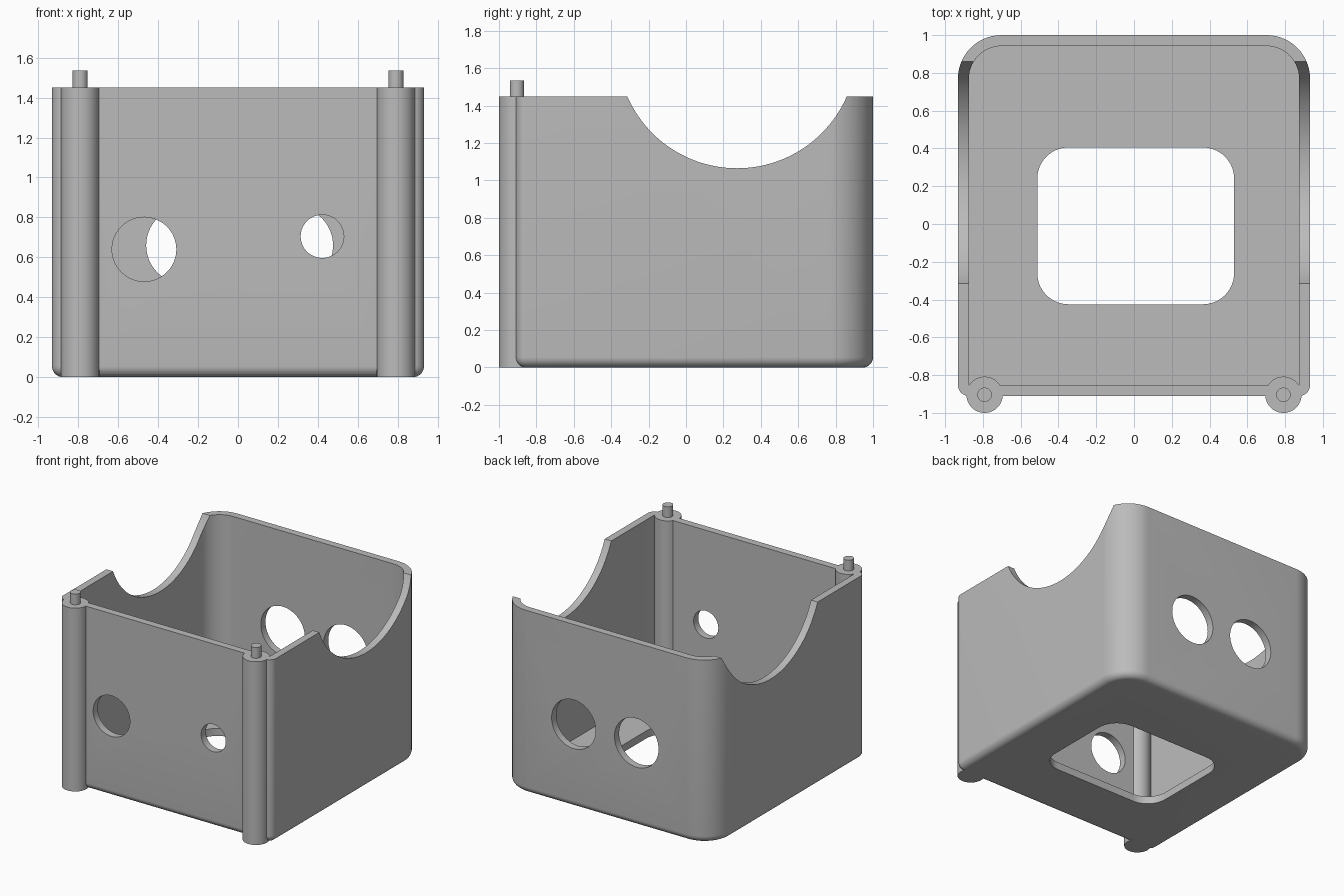
import bpy, bmesh, math
from mathutils import Matrix

if "Cube" in bpy.data.objects:
    bpy.data.objects.remove(bpy.data.objects["Cube"])

grey = bpy.data.materials.new("plain grey")
grey.diffuse_color = (0.5, 0.5, 0.5, 1)
grey.use_nodes = True
grey.node_tree.nodes["Principled BSDF"].inputs["Base Color"].default_value = grey.diffuse_color

W, FRONT, BACK, TOP = 0.932, -0.91, 1.0, 1.45
WALL, FILLET = 0.058, 0.055


def outline(x0, x1, y0, y1, r_front, r_back, steps=14):
    """Rounded rectangle, counter-clockwise from the front right corner."""
    pts = []
    corners = [(x1, y0, -1, 1, r_front, -90), (x1, y1, -1, -1, r_back, 0),
               (x0, y1, 1, -1, r_back, 90), (x0, y0, 1, 1, r_front, 180)]
    for x, y, sx, sy, r, start in corners:
        r = max(r, 0.001)
        for i in range(steps + 1):
            a = math.radians(start + 90 * i / steps)
            pts.append((x + sx * r + r * math.cos(a), y + sy * r + r * math.sin(a)))
    return pts


def finish(name, bm):
    bmesh.ops.recalc_face_normals(bm, faces=bm.faces)
    mesh = bpy.data.meshes.new(name)
    bm.to_mesh(mesh)
    bm.free()
    mesh.materials.append(grey)
    ob = bpy.data.objects.new(name, mesh)
    bpy.context.collection.objects.link(ob)
    return ob


def loft(name, layers):
    """Solid through stacked (outline, height) layers."""
    bm = bmesh.new()
    rings = [[bm.verts.new((x, y, z)) for x, y in pts] for pts, z in layers]
    for a, b in zip(rings, rings[1:]):
        n = len(a)
        for i in range(n):
            bm.faces.new((a[i], a[(i + 1) % n], b[(i + 1) % n], b[i]))
    bm.faces.new(rings[0][::-1])
    bm.faces.new(rings[-1])
    return finish(name, bm)


def cylinder(name, centre, radius, length, axis="Z", sides=64):
    bm = bmesh.new()
    rot = {"X": Matrix.Rotation(math.pi / 2, 4, "Y"),
           "Y": Matrix.Rotation(math.pi / 2, 4, "X"), "Z": Matrix()}[axis]
    bmesh.ops.create_cone(bm, cap_ends=True, segments=sides, radius1=radius,
                          radius2=radius, depth=length,
                          matrix=Matrix.Translation(centre) @ rot)
    return finish(name, bm)


def activate(ob):
    bpy.ops.object.select_all(action="DESELECT")
    ob.select_set(True)
    bpy.context.view_layer.objects.active = ob


def combine(ob, other, operation):
    activate(ob)
    mod = ob.modifiers.new("combine", "BOOLEAN")
    mod.operation, mod.solver, mod.object = operation, "EXACT", other
    bpy.ops.object.modifier_apply(modifier=mod.name)
    bpy.data.objects.remove(other)


# Outer shell with a rounded lower edge
layers = []
for i in range(9):
    a = math.pi / 2 * i / 8
    d = FILLET * (1 - math.sin(a))
    layers.append((outline(-W + d, W - d, FRONT + d, BACK - d, 0.057 - d, 0.23 - d),
                   FILLET * (1 - math.cos(a))))
layers.append((outline(-W, W, FRONT, BACK, 0.057, 0.23), TOP))
case = loft("case", layers)

# Cavity, square at the front and rounded at the back
inner = outline(-W + WALL, W - WALL, FRONT + WALL, BACK - WALL, 0, 0.172)
combine(case, loft("cavity_cutter", [(inner, 0.06), (inner, 1.7)]), "DIFFERENCE")

# Corner posts, standing proud inside and outside the front wall
for s in (-1, 1):
    post = cylinder("post", (s * 0.791, -0.904, TOP / 2), 0.096, TOP)
    combine(case, post, "UNION")

# Floor window
window = outline(-0.512, 0.53, -0.425, 0.405, 0.165, 0.165)
combine(case, loft("window_cutter", [(window, -0.1), (window, 0.3)]), "DIFFERENCE")

# Curved saddle across both side walls
combine(case, cylinder("saddle_cutter", (0, 0.273, 1.705), 0.64, 3, "X", 128), "DIFFERENCE")

# Round holes in the front and back walls: x, y, z, radius
for x, y, z, r in [(-0.47, FRONT, 0.64, 0.161), (0.422, FRONT, 0.705, 0.108),
                   (-0.267, BACK, 0.66, 0.193), (0.283, BACK, 0.66, 0.193)]:
    combine(case, cylinder("hole_cutter", (x, y, z), r, 0.3, "Y"), "DIFFERENCE")

# Locating pegs on the posts
pegs = [cylinder("peg_" + side, (s * 0.791, -0.904, TOP + 0.0375), 0.038, 0.095, sides=32)
        for s, side in ((-1, "left"), (1, "right"))]

for ob in [case] + pegs:
    activate(ob)
    bpy.ops.object.shade_smooth_by_angle(angle=math.radians(30))
